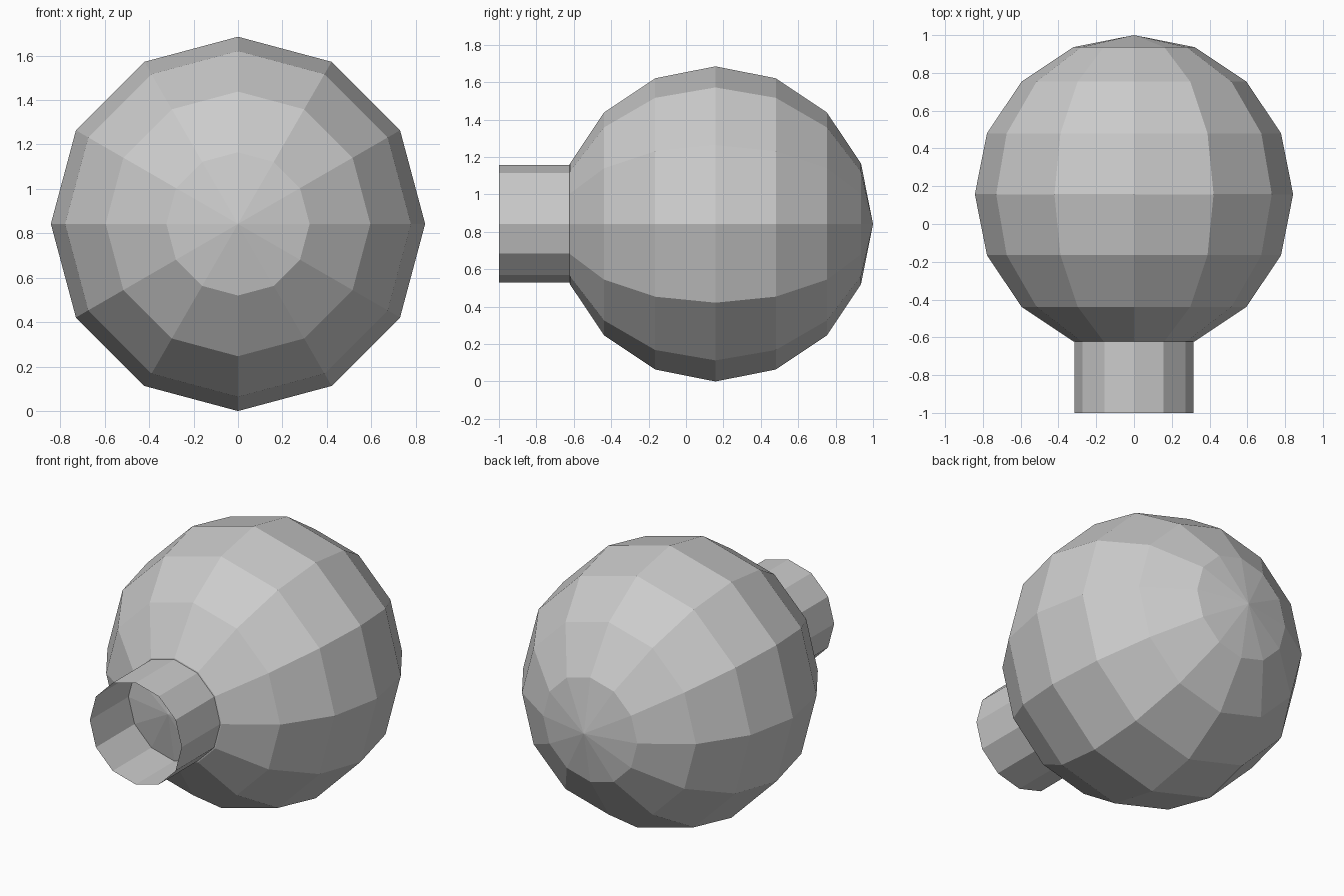
import bpy
from math import pi

if "Cube" in bpy.data.objects:
    bpy.data.objects.remove(bpy.data.objects["Cube"])

R = 0.8425            # bulb radius, also the height of the axis
CY = 1.0 - R          # bulb centre along y
NECK_BACK = -0.62     # where the neck meets the bulb
NECK_R = 0.3145

# Faceted round bulb, poles pointing front and back
bpy.ops.mesh.primitive_uv_sphere_add(segments=12, ring_count=8, radius=R,
                                     location=(0, CY, R), rotation=(pi / 2, 0, 0))
bpy.context.object.name = "bulb"

# Open thin-walled neck tube at the front
bpy.ops.mesh.primitive_cylinder_add(vertices=12, radius=NECK_R, depth=1 + NECK_BACK,
                                    end_fill_type='NOTHING',
                                    location=(0, (NECK_BACK - 1) / 2, R),
                                    rotation=(pi / 2, 0, 0))
bpy.context.object.name = "neck"

# Flat facets, rotation baked into the meshes
bpy.ops.object.select_all(action='SELECT')
bpy.ops.object.transform_apply(location=False, rotation=True, scale=True)
bpy.ops.object.shade_flat()
